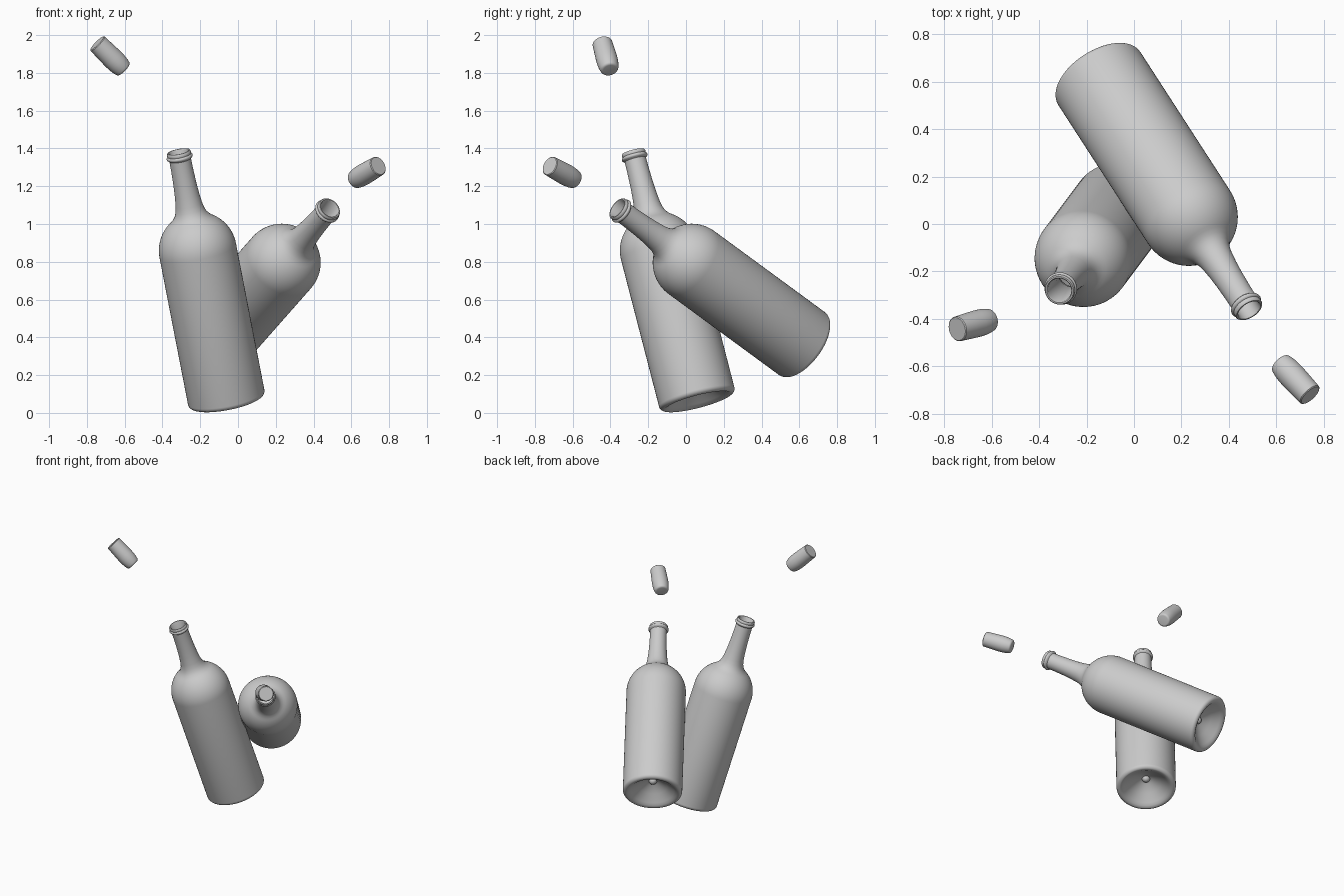
import bpy, bmesh
from math import sin, cos, pi, radians
from mathutils import Vector

if "Cube" in bpy.data.objects:
    bpy.data.objects.remove(bpy.data.objects["Cube"])

grey = bpy.data.materials.new("plain grey")
grey.use_nodes = True
colour = (0.6, 0.6, 0.6, 1)
grey.diffuse_color = colour
grey.node_tree.nodes["Principled BSDF"].inputs["Base Color"].default_value = colour


def arc(cr, cz, radius, start, end, steps):
    """Arc points (r, z) around (cr, cz), angles in degrees."""
    angles = [radians(start + (end - start) * i / steps) for i in range(steps + 1)]
    return [(cr + radius * cos(a), cz + radius * sin(a)) for a in angles]


def lathe(name, profile, base, tip, segments=64):
    """Spin a profile and stand it on base, pointing at tip."""
    bm = bmesh.new()
    verts = [bm.verts.new((max(r, 0), 0, z)) for r, z in profile]
    edges = [bm.edges.new(pair) for pair in zip(verts, verts[1:])]
    bmesh.ops.spin(bm, geom=verts + edges, cent=(0, 0, 0), axis=(0, 0, 1),
                   angle=2 * pi, steps=segments)
    bmesh.ops.remove_doubles(bm, verts=bm.verts[:], dist=0.0003)
    bmesh.ops.recalc_face_normals(bm, faces=bm.faces[:])
    mesh = bpy.data.meshes.new(name)
    bm.to_mesh(mesh)
    bm.free()
    mesh.materials.append(grey)
    obj = bpy.data.objects.new(name, mesh)
    bpy.context.collection.objects.link(obj)
    obj.location = base
    direction = Vector(tip) - Vector(base)
    obj.rotation_euler = direction.to_track_quat('Z', 'Y').to_euler()
    bpy.ops.object.select_all(action='DESELECT')
    obj.select_set(True)
    bpy.context.view_layer.objects.active = obj
    bpy.ops.object.shade_smooth_by_angle(angle=radians(40))
    return obj


R, SHOULDER, TOP = 0.206, 0.84, 1.39

# Hollow base with a round nub, rolled foot and straight body
bottle = arc(0, 0.105, 0.028, -90, -10, 6)
bottle += [(0.045, 0.095), (0.1, 0.06), (0.15, 0.018), (0.165, 0.006)]
bottle += arc(R - 0.025, 0.025, 0.025, -90, 0, 6)
# Domed shoulder flowing into the neck
bottle += arc(0, SHOULDER, R, 0, 56, 14)
bottle += [(0.099, 1.025), (0.086, 1.043), (0.077, 1.066), (0.071, 1.095),
           (0.065, 1.15), (0.061, 1.21), (0.058, 1.3), (0.058, 1.345)]
# Lip ring and mouth
bottle += arc(0.059, 1.36, 0.011, -70, 70, 6)
bottle += [(0.064, 1.374), (0.064, 1.384), (0.06, TOP), (0.054, TOP), (0.05, 1.384)]
# Inner wall
bottle += [(0.05, 1.2), (0.06, 1.1), (0.075, 1.04)]
bottle += arc(0, SHOULDER, R - 0.012, 62, 0, 10)
bottle += [(R - 0.012, 0.04), (0.165, 0.022), (0.05, 0.115), (0, 0.14)]

# Tapered cork with a rounded inner end
cork = [(0, 0), (0.049, 0), (0.053, 0.004), (0.055, 0.06), (0.057, 0.12),
        (0.056, 0.15), (0.053, 0.175)]
cork += arc(0.034, 0.19, 0.015, 10, 90, 5) + [(0, 0.206)]

lathe("upright_bottle", bottle, (-0.058, 0.063, 0.06), (-0.315, -0.28, 1.385))
lathe("leaning_bottle", bottle, (-0.157, 0.63, 0.355), (0.487, -0.365, 1.085))
lathe("upright_bottle_cork", cork, (-0.746, -0.443, 1.957), (-0.6, -0.403, 1.813), 48)
lathe("leaning_bottle_cork", cork, (0.743, -0.722, 1.308), (0.614, -0.583, 1.232), 48)
